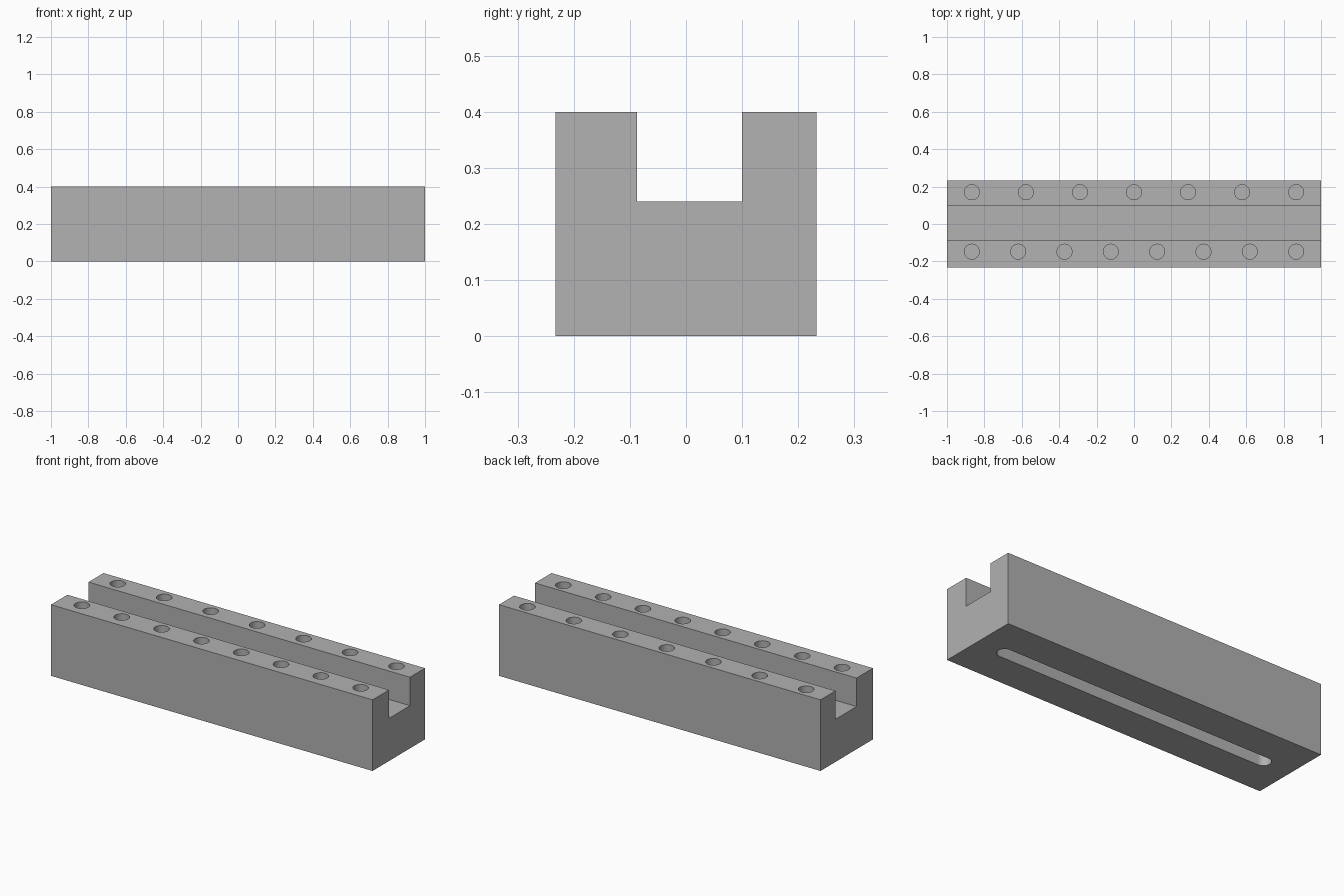
import bpy, bmesh
from math import radians
from mathutils import Matrix

cube = bpy.data.objects.get("Cube")
if cube:
    bpy.data.objects.remove(cube, do_unlink=True)

HALF_X, HALF_Y, HEIGHT = 1.0, 0.233, 0.4
FLOOR, CHANNEL_FRONT, CHANNEL_BACK = 0.24, -0.087, 0.1
RADIUS, END_X = 0.04, 0.867
HOLE_DEPTH, SLOT_DEPTH = 0.16, 0.13

grey = bpy.data.materials.new("grey metal")
grey.use_nodes = True
colour = (0.445, 0.445, 0.445, 1)
grey.diffuse_color = colour
grey.node_tree.nodes["Principled BSDF"].inputs["Base Color"].default_value = colour


def make_object(name, bm):
    bmesh.ops.recalc_face_normals(bm, faces=bm.faces)
    mesh = bpy.data.meshes.new(name)
    bm.to_mesh(mesh)
    bm.free()
    mesh.materials.append(grey)
    obj = bpy.data.objects.new(name, mesh)
    bpy.context.collection.objects.link(obj)
    return obj


def add_cylinder(bm, x, y, bottom, top):
    bmesh.ops.create_cone(bm, cap_ends=True, segments=40, radius1=RADIUS, radius2=RADIUS,
                          depth=top - bottom,
                          matrix=Matrix.Translation((x, y, (bottom + top) / 2)))


# U-shaped block: extrude the end profile along x
profile = [(-HALF_Y, 0), (HALF_Y, 0), (HALF_Y, HEIGHT), (CHANNEL_BACK, HEIGHT),
           (CHANNEL_BACK, FLOOR), (CHANNEL_FRONT, FLOOR),
           (CHANNEL_FRONT, HEIGHT), (-HALF_Y, HEIGHT)]
bm = bmesh.new()
end = bm.faces.new([bm.verts.new((-HALF_X, y, z)) for y, z in profile])
swept = bmesh.ops.extrude_face_region(bm, geom=[end])["geom"]
bmesh.ops.translate(bm, vec=(2 * HALF_X, 0, 0),
                    verts=[v for v in swept if isinstance(v, bmesh.types.BMVert)])
block = make_object("channel_block", bm)

# Rows of blind holes in the two rails
bm = bmesh.new()
for count, y in ((8, -0.148), (7, 0.17)):
    for i in range(count):
        x = -END_X + 2 * END_X * i / (count - 1)
        add_cylinder(bm, x, y, HEIGHT - HOLE_DEPTH, HEIGHT + 0.05)
hole_cutter = make_object("hole_cutter", bm)

# Round-ended slot in the underside: hull of two cylinders
bm = bmesh.new()
for side in (-1, 1):
    add_cylinder(bm, side * (END_X - RADIUS), 0, -0.05, SLOT_DEPTH)
points = [v.co.copy() for v in bm.verts]
bm.free()
bm = bmesh.new()
for p in points:
    bm.verts.new(p)
bmesh.ops.convex_hull(bm, input=bm.verts)
bmesh.ops.dissolve_limit(bm, angle_limit=radians(1), verts=bm.verts, edges=bm.edges)
slot_cutter = make_object("slot_cutter", bm)

# Cut the holes and slot, then remove the cutters
bpy.ops.object.select_all(action="DESELECT")
bpy.context.view_layer.objects.active = block
block.select_set(True)
for cutter in (hole_cutter, slot_cutter):
    cut = block.modifiers.new(cutter.name, "BOOLEAN")
    cut.operation = "DIFFERENCE"
    cut.solver = "EXACT"
    cut.object = cutter
    bpy.ops.object.modifier_apply(modifier=cut.name)
    bpy.data.objects.remove(cutter, do_unlink=True)

bpy.ops.object.shade_smooth_by_angle(angle=radians(30))
